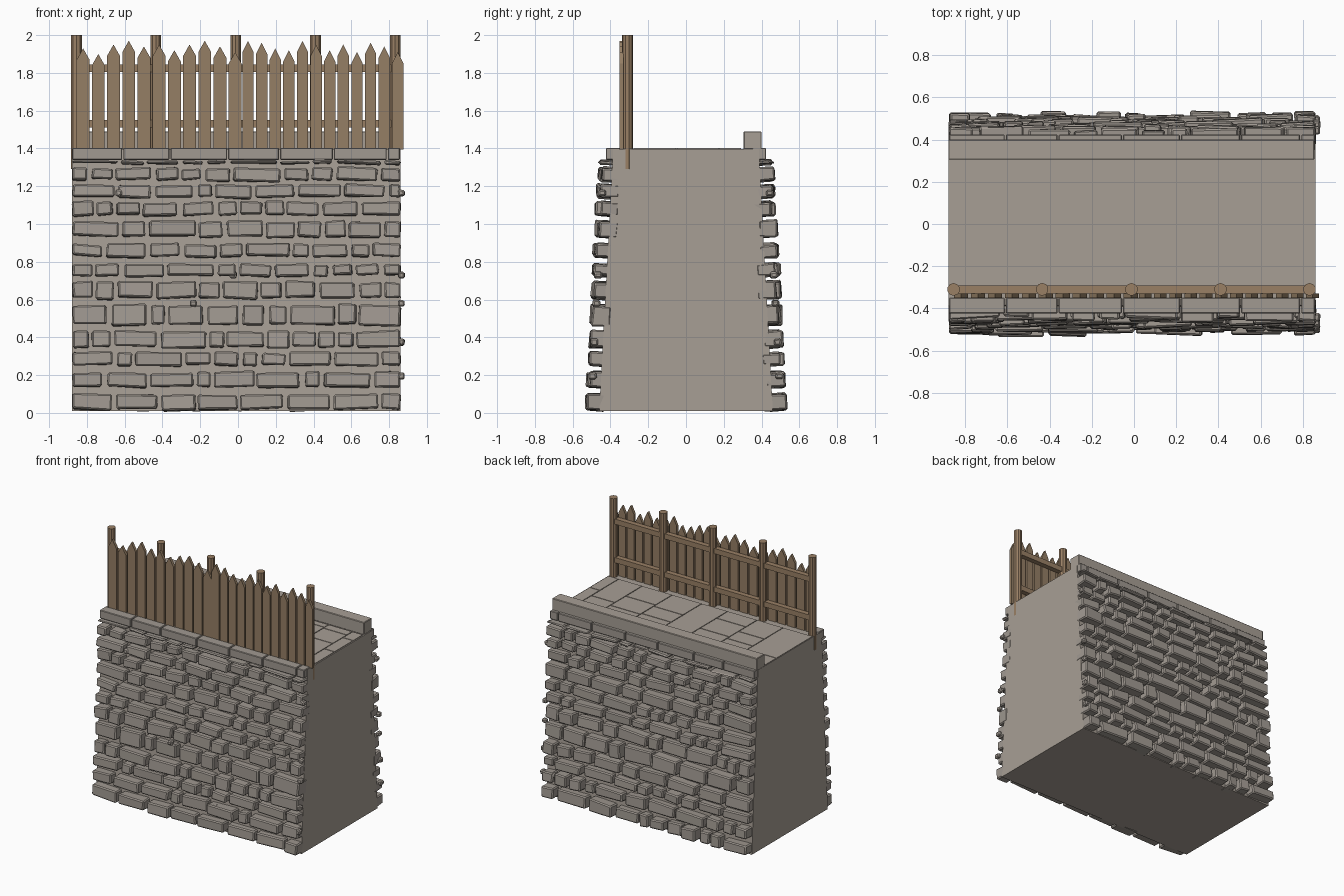
import bpy, bmesh, math, random
from mathutils import Matrix, Vector

random.seed(11)
if "Cube" in bpy.data.objects:
    bpy.data.objects.remove(bpy.data.objects["Cube"], do_unlink=True)


def material(name, rgb):
    m = bpy.data.materials.new(name)
    m.use_nodes = True
    m.diffuse_color = (*rgb, 1)
    m.node_tree.nodes["Principled BSDF"].inputs["Base Color"].default_value = (*rgb, 1)
    return m


MORTAR = material("pale stone", (0.39, 0.345, 0.30))
STONE = material("wall stone", (0.355, 0.32, 0.285))
WOOD = material("plank wood", (0.30, 0.21, 0.13))
POLE = material("post wood", (0.32, 0.215, 0.13))


def finish(bm, name, mat, bevel=0):
    if bevel:
        bmesh.ops.bevel(bm, geom=bm.edges[:], offset=bevel, segments=1, affect='EDGES')
    bmesh.ops.recalc_face_normals(bm, faces=bm.faces[:])
    mesh = bpy.data.meshes.new(name)
    bm.to_mesh(mesh)
    bm.free()
    mesh.materials.append(mat)
    ob = bpy.data.objects.new(name, mesh)
    bpy.context.collection.objects.link(ob)
    return ob


def add_box(bm, x0, x1, y0, y1, z0, z1, turn=None, jitter=0):
    mid = Vector((x0 + x1, y0 + y1, z0 + z1)) / 2
    size = Matrix.Diagonal((x1 - x0, y1 - y0, z1 - z0, 1))
    mat = Matrix.Translation(mid) @ (turn or Matrix()) @ size
    verts = bmesh.ops.create_cube(bm, size=1, matrix=mat)["verts"]
    for v in verts:
        v.co += Vector([random.uniform(-jitter, jitter) for _ in range(3)])
        v.co.z = max(v.co.z, 0)


def add_prism(bm, outline, offset):
    face = bm.faces.new([bm.verts.new(p) for p in outline])
    out = bmesh.ops.extrude_face_region(bm, geom=[face])["geom"]
    bmesh.ops.translate(bm, vec=offset, verts=[g for g in out if isinstance(g, bmesh.types.BMVert)])


LEFT, RIGHT, TOP = -0.88, 0.86, 1.397


def batter(z):
    return 0.46 - 0.075 * z / TOP


# Tapered core of the wall
bm = bmesh.new()
add_prism(bm, [(LEFT, s * batter(z), z) for s, z in
               ((-1, 0.01), (1, 0.01), (1, TOP), (-1, TOP))], (RIGHT - LEFT, 0, 0))
finish(bm, "wall_core", MORTAR)

# Rough stone courses on the front and back
COURSES = [(0.01, 0.105), (0.13, 0.22), (0.245, 0.325), (0.34, 0.435), (0.46, 0.575),
           (0.60, 0.70), (0.72, 0.795), (0.82, 0.90), (0.925, 1.02), (1.04, 1.12),
           (1.135, 1.21), (1.225, 1.30), (1.31, 1.34)]
for side, name in ((-1, "front_stones"), (1, "back_stones")):
    bm = bmesh.new()
    for z0, z1 in COURSES:
        x = LEFT + 0.005
        while x < RIGHT - 0.04:
            width = random.uniform(0.15, 0.25) if random.random() < 0.55 else random.uniform(0.07, 0.13)
            end = min(x + width, RIGHT)
            if RIGHT - end < 0.07:
                end = RIGHT
            tilt = random.uniform(-0.06, 0.06) * min(1, 0.14 / (end - x))
            turn = Matrix.Rotation(tilt, 4, 'Y') @ Matrix.Rotation(side * 0.05, 4, 'X')
            turn = turn @ Matrix.Rotation(random.uniform(-0.04, 0.04), 4, 'Z')
            face = batter((z0 + z1) / 2) + random.uniform(0.05, 0.078)
            lo, hi = sorted((side * (face - 0.10), side * face))
            add_box(bm, x, end, lo, hi, z0 + random.uniform(0, 0.012),
                    z1 - random.uniform(0, 0.012), turn, 0.004)
            x = end + random.uniform(0.014, 0.03)
    # Small chips wedged at the ends and between the courses
    for z in (0.195, 0.375, 0.58, 0.73, 1.165):
        for cx in (0.865, random.uniform(-0.8, 0.8)):
            y = side * (batter(z) + 0.045)
            add_box(bm, cx - 0.017, cx + 0.017, y - 0.02, y + 0.02, z - 0.017, z + 0.017, None, 0.004)
    finish(bm, name, STONE, 0.008)

# Coping stones along both top edges
JOINTS = [LEFT, -0.61, -0.36, -0.055, 0.22, 0.505, 0.79, RIGHT]
for side, name in ((-1, "front_coping"), (1, "back_coping")):
    bm = bmesh.new()
    for a, b in zip(JOINTS, JOINTS[1:]):
        lo, hi = sorted((side * 0.35, side * 0.424))
        add_box(bm, a + 0.003, b - 0.003, lo, hi, 1.34, 1.403)
    finish(bm, name, STONE, 0.004)

# Low parapet along the back
bm = bmesh.new()
add_box(bm, LEFT, 0.855, 0.305, 0.40, 1.395, 1.49)
finish(bm, "back_parapet", MORTAR, 0.004)

# Paving slabs on the walkway, laid in columns
EDGES = [LEFT, -0.63, -0.41, -0.16, 0.06, 0.31, 0.565, 0.765, 0.855]
CUTS = [[0.16], [0.09, -0.05], [0.215, 0.06, -0.14], [0.16], [0.095, -0.05],
        [0.24, 0.11, -0.075], [0.225, 0.055], [0.175, -0.05]]
bm = bmesh.new()
for a, b, cuts in zip(EDGES, EDGES[1:], CUTS):
    ys = [0.295, *cuts, -0.28]
    for top, low in zip(ys, ys[1:]):
        add_box(bm, a + 0.003, b - 0.003, low + 0.003, top - 0.003, 1.39, 1.402)
finish(bm, "walkway_slabs", MORTAR)

# Round fence posts
POSTS = [-0.855, -0.435, -0.012, 0.41, 0.832]
bm = bmesh.new()
for x in POSTS:
    bmesh.ops.create_cone(bm, cap_ends=True, segments=10, radius1=0.03, radius2=0.03,
                          depth=0.71, matrix=Matrix.Translation((x, -0.31, 1.645)))
finish(bm, "fence_posts", POLE)

# Rails between the posts
bm = bmesh.new()
for z in (1.53, 1.825):
    add_box(bm, POSTS[0], POSTS[-1], -0.33, -0.292, z - 0.02, z + 0.02)
finish(bm, "fence_rails", POLE)

# Pointed planks of uneven height
PEAKS = [1.93, 1.90, 1.95, 1.97, 1.94, 1.95, 1.92, 1.95, 1.97, 1.94, 1.91, 1.97,
         1.96, 1.93, 1.92, 1.97, 1.95, 1.92, 1.95, 1.91, 1.96, 1.94, 1.91]
bm = bmesh.new()
for i, peak in enumerate(PEAKS):
    wide = i < 11
    x = -0.82 + 0.0805 * i if wide else 0.053 + 0.0721 * (i - 11)
    h = 0.034 if wide else 0.03
    shoulder = peak - 0.06
    add_prism(bm, [(px, -0.351, pz) for px, pz in
                   ((x - h, 1.395), (x + h, 1.395), (x + h, shoulder), (x, peak), (x - h, shoulder))],
              (0, 0.021, 0))
finish(bm, "fence_planks", WOOD)
